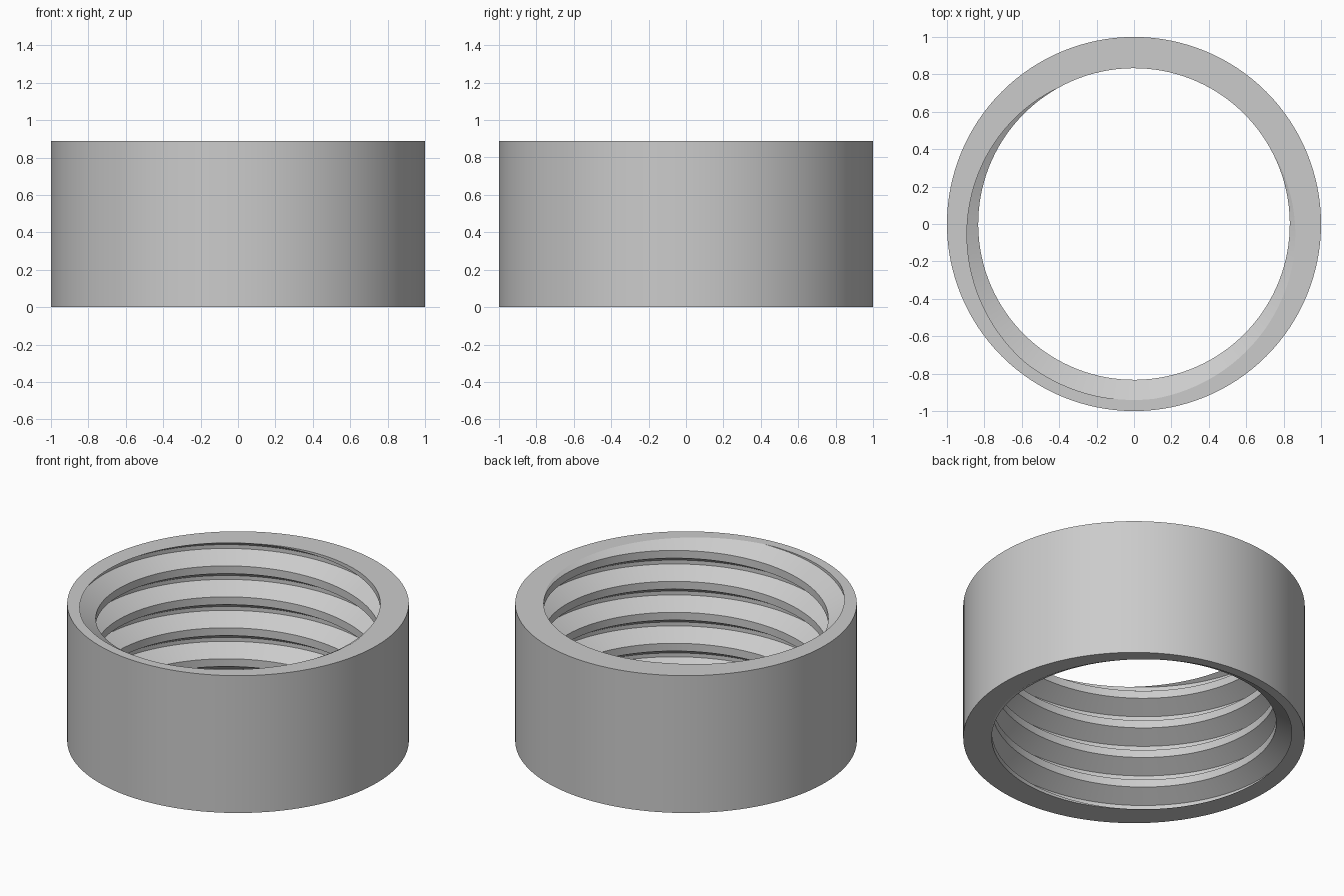
import bpy, bmesh
from math import radians, cos, sin, tau
from mathutils import Vector

cube = bpy.data.objects.get("Cube")
if cube:
    bpy.data.objects.remove(cube, do_unlink=True)

HEIGHT, OUTER = 0.887, 1.0
MINOR, MAJOR, PITCH = 0.833, 0.941, 0.2
SEGMENTS = 128
START_ANGLE = radians(119)      # where a crest's lower edge meets the top rim
# Thread profile over one pitch: (radius, fraction of pitch)
PROFILE = [(MINOR, 0), (MINOR, 0.25), (MAJOR, 0.5625), (MAJOR, 0.6875)]
TURNS = 8

bm = bmesh.new()

# Helical inner wall, welded turn to turn and overrunning both ends
rows = []
for i in range(TURNS * SEGMENTS + 1):
    turn = i / SEGMENTS
    a = START_ANGLE + turn * tau
    z = HEIGHT + (turn - TURNS + 1) * PITCH
    rows.append([bm.verts.new((r * cos(a), r * sin(a), z + f * PITCH)) for r, f in PROFILE])
for i in range(len(rows) - 1 - SEGMENTS):
    low = rows[i] + [rows[i + SEGMENTS][0]]
    high = rows[i + 1] + [rows[i + 1 + SEGMENTS][0]]
    for p in range(len(PROFILE)):
        bm.faces.new((low[p], low[p + 1], high[p + 1], high[p]))

# Trim the thread flush with both rims
for z, up in ((0, -1), (HEIGHT, 1)):
    bmesh.ops.bisect_plane(bm, geom=bm.verts[:] + bm.edges[:] + bm.faces[:], dist=1e-5,
                           plane_co=(0, 0, z), plane_no=(0, 0, up), clear_outer=True)
bmesh.ops.delete(bm, geom=[v for v in bm.verts if not v.link_faces], context='VERTS')
rims = [e for e in bm.edges if e.is_boundary]

# Outer wall
circles = []
for z in (0, HEIGHT):
    circles.append([bm.verts.new((OUTER * cos(tau * i / SEGMENTS), OUTER * sin(tau * i / SEGMENTS), z))
                    for i in range(SEGMENTS)])
bottom, top = circles
for i in range(SEGMENTS):
    j = (i + 1) % SEGMENTS
    bm.faces.new((bottom[i], bottom[j], top[j], top[i]))

# Flat rims between the thread and the outer wall
for z, up, circle in ((0, -1, bottom), (HEIGHT, 1, top)):
    edges = [e for e in rims if all(abs(v.co.z - z) < 1e-3 for v in e.verts)]
    edges += [bm.edges.get((circle[i - 1], circle[i])) for i in range(SEGMENTS)]
    bmesh.ops.triangle_fill(bm, use_beauty=True, edges=edges, normal=Vector((0, 0, up)))
bmesh.ops.recalc_face_normals(bm, faces=bm.faces[:])

mesh = bpy.data.meshes.new("threaded_ring")
bm.to_mesh(mesh)
bm.free()
ring = bpy.data.objects.new("threaded_ring", mesh)
bpy.context.collection.objects.link(ring)

# Plain grey material
grey = bpy.data.materials.new("light grey")
grey.use_nodes = True
colour = (0.6, 0.6, 0.6, 1)
grey.diffuse_color = colour
grey.node_tree.nodes["Principled BSDF"].inputs["Base Color"].default_value = colour
mesh.materials.append(grey)

bpy.context.view_layer.objects.active = ring
ring.select_set(True)
bpy.ops.object.shade_smooth_by_angle(angle=radians(20))
